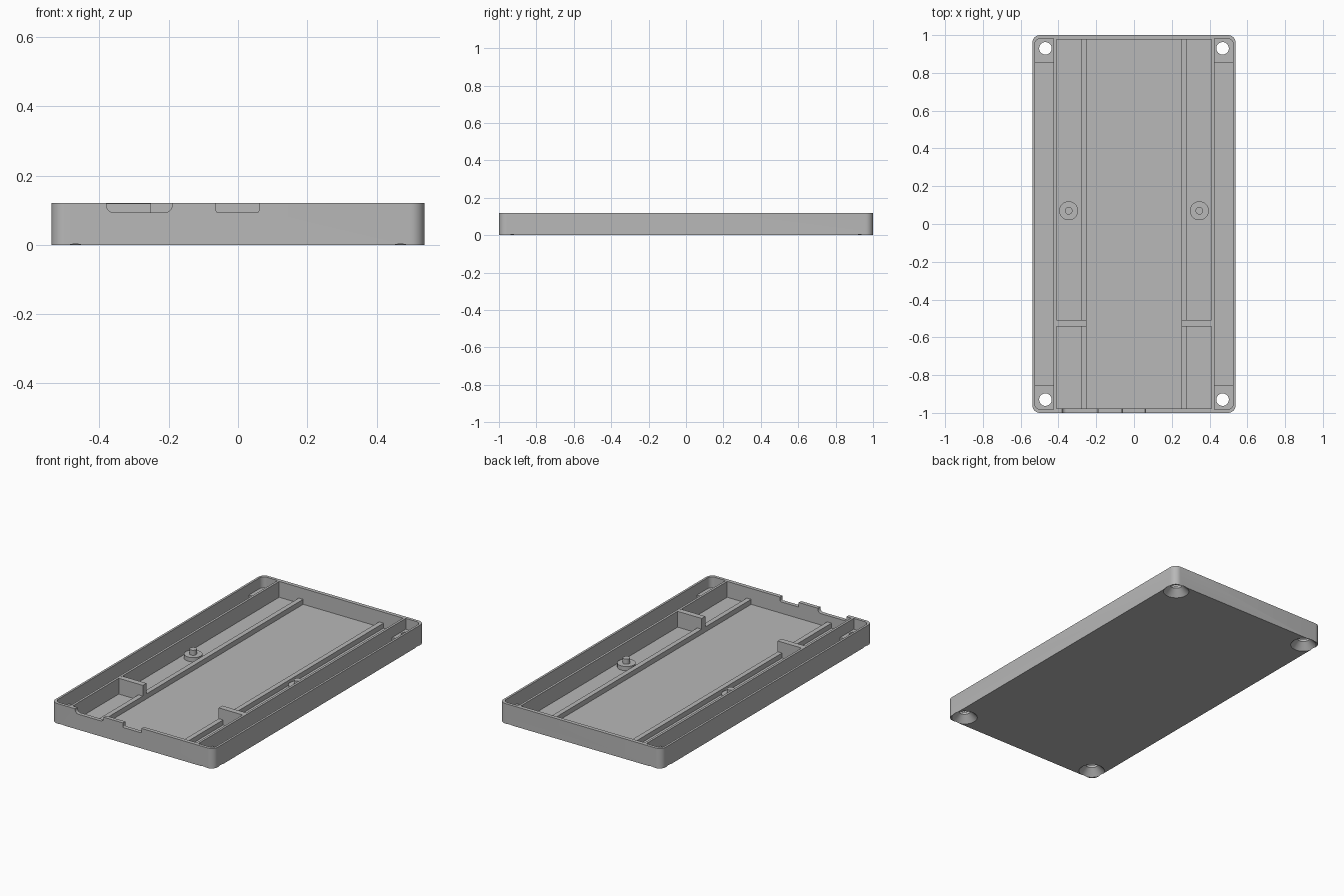
import bpy, bmesh, math
from mathutils import Matrix

old = bpy.data.objects.get("Cube")
if old:
    bpy.data.objects.remove(old, do_unlink=True)

W, L, H = 0.538, 1.0, 0.12        # half width, half length, height
FLOOR, PAD = 0.025, 0.055

grey = bpy.data.materials.new("plain grey")
grey.use_nodes = True
colour = (0.48, 0.48, 0.48, 1)
grey.diffuse_color = colour
grey.node_tree.nodes["Principled BSDF"].inputs["Base Color"].default_value = colour


def finish(name, bm):
    bmesh.ops.recalc_face_normals(bm, faces=bm.faces)
    mesh = bpy.data.meshes.new(name)
    bm.to_mesh(mesh)
    bm.free()
    mesh.materials.append(grey)
    ob = bpy.data.objects.new(name, mesh)
    bpy.context.collection.objects.link(ob)
    return ob


def box(name, xs, ys, zs, radius=0, pick=None):
    """Box between limits; edges whose midpoint and direction satisfy pick are rounded."""
    bm = bmesh.new()
    bmesh.ops.create_cube(bm, size=1)
    for v in bm.verts:
        v.co = [lim[0] if c < 0 else lim[1] for c, lim in zip(v.co, (xs, ys, zs))]
    if radius:
        edges = []
        for e in bm.edges:
            a, b = (v.co for v in e.verts)
            if pick((a + b) / 2, (b - a).normalized()):
                edges.append(e)
        bmesh.ops.bevel(bm, geom=edges, offset=radius, segments=8,
                        profile=0.5, affect='EDGES')
    return finish(name, bm)


def cone(name, x, y, z0, z1, r0, r1):
    bm = bmesh.new()
    bmesh.ops.create_cone(bm, cap_ends=True, segments=40, radius1=r0, radius2=r1,
                          depth=z1 - z0,
                          matrix=Matrix.Translation((x, y, (z0 + z1) / 2)))
    return finish(name, bm)


def cut(target, cutter):
    mod = target.modifiers.new("cut", 'BOOLEAN')
    mod.operation, mod.solver, mod.object = 'DIFFERENCE', 'EXACT', cutter
    bpy.context.view_layer.objects.active = target
    bpy.ops.object.modifier_apply(modifier=mod.name)
    bpy.data.objects.remove(cutter, do_unlink=True)


def upright(mid, d):
    return abs(d.z) > 0.9


# Tray body with the wide central cavity
tray = box("tray", (-W, W), (-L, L), (0, H), 0.04, upright)
cut(tray, box("cavity", (-0.411, 0.411), (-0.977, 0.977), (FLOOR, 0.2)))

# Side channels, shallower over the screw pads, and countersunk screw holes
for s in (-1, 1):
    xs = sorted((s * 0.425, s * 0.525))
    cut(tray, box("channel_top", xs, (-0.982, 0.982), (PAD, 0.2), 0.03,
                  lambda m, d: upright(m, d) and abs(m.x) > 0.5))
    cut(tray, box("channel_low", xs, (-0.853, 0.853), (FLOOR, 0.2)))
    for t in (-1, 1):
        x, y = s * 0.469, t * 0.93
        cut(tray, cone("countersink", x, y, -0.01, 0.04, 0.082, 0.033))
        cut(tray, cone("screw_hole", x, y, -0.02, 0.2, 0.033, 0.033))

# Connector notches in the front wall
for xs, r in (((-0.38, -0.19), 0.022), ((-0.063, 0.06), 0.006)):
    cut(tray, box("notch", xs, (-1.05, -0.96), (0.093, 0.16), r,
                  lambda m, d: abs(d.y) > 0.9 and m.z < 0.1))

parts = [tray]

# Rails, cross ribs and locating posts on both sides of the floor
for s, side in ((-1, "right"), (1, "left")):
    parts.append(box(side + "_rail", sorted((s * 0.252, s * 0.281)),
                     (-0.98, 0.98), (FLOOR - 0.005, 0.055)))
    parts.append(box(side + "_cross_rib", sorted((s * 0.2515, s * 0.415)),
                     (-0.542, -0.508), (FLOOR - 0.005, H - 0.0005)))
    parts.append(cone(side + "_post_base", s * 0.346, 0.07, FLOOR - 0.005, 0.05, 0.05, 0.05))
    parts.append(cone(side + "_post_pin", s * 0.346, 0.07, 0.045, 0.08, 0.02, 0.02))

# Smooth rounded walls with crisp edges
bpy.ops.object.select_all(action='DESELECT')
for ob in parts:
    ob.select_set(True)
bpy.context.view_layer.objects.active = tray
bpy.ops.object.shade_smooth_by_angle(angle=math.radians(30))
